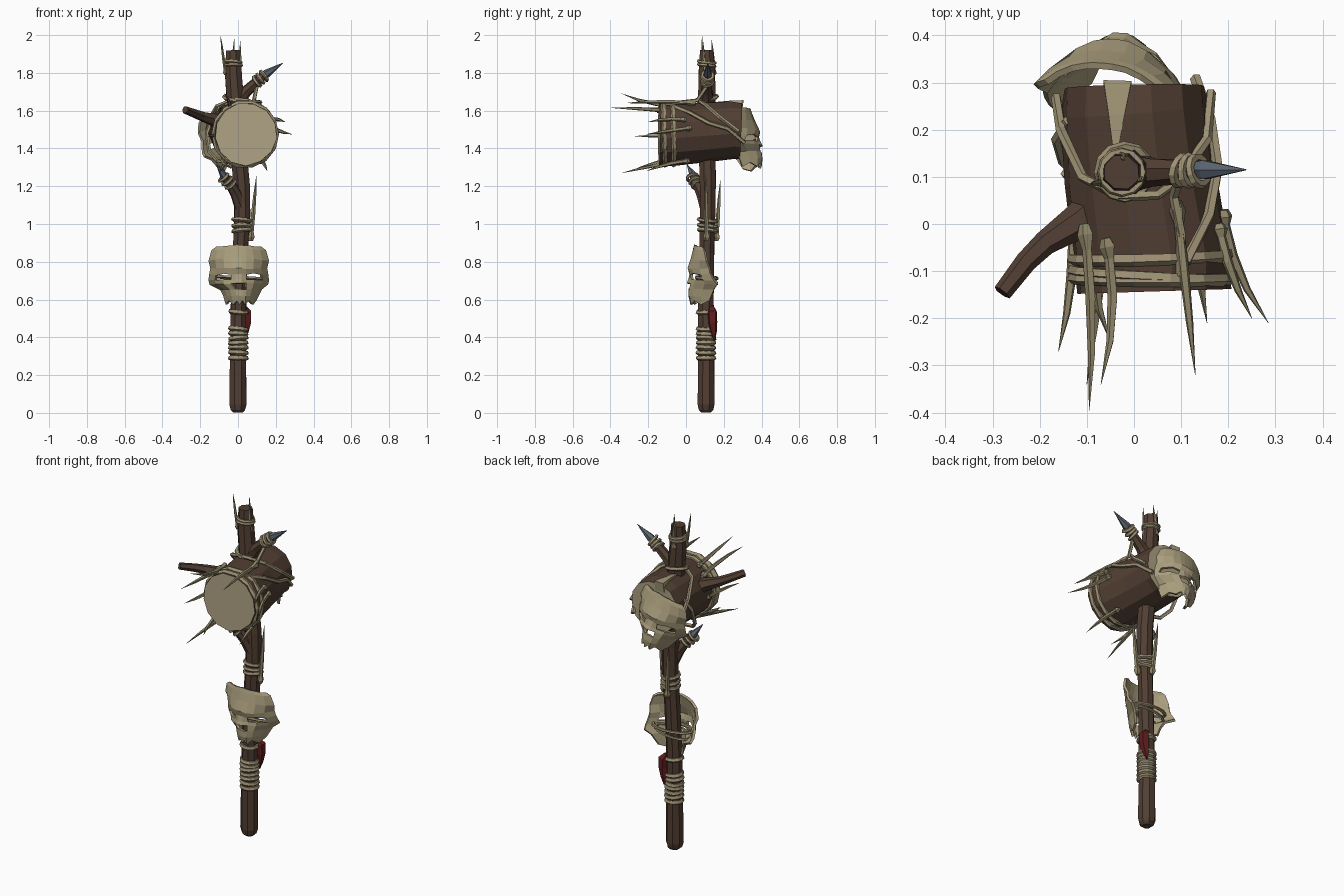
import bpy, bmesh, math, random
from mathutils import Vector, Matrix

random.seed(4)
if "Cube" in bpy.data.objects:
    bpy.data.objects.remove(bpy.data.objects["Cube"], do_unlink=True)


def material(name, r, g, b):
    m = bpy.data.materials.new(name)
    m.use_nodes = True
    m.diffuse_color = (r, g, b, 1)
    m.node_tree.nodes["Principled BSDF"].inputs["Base Color"].default_value = (r, g, b, 1)
    return m


BARK = material("dark bark", .083, .049, .033)
CUT = material("cut wood", .44, .375, .235)
BONE = material("bone", .40, .34, .205)
ROPE = material("rope", .34, .285, .175)
THORN = material("thorn", .28, .24, .14)
STEEL = material("blue grey stone", .10, .125, .155)
CLOTH = material("dark red cloth", .12, .012, .013)


def finish(name, bm, mats):
    bmesh.ops.recalc_face_normals(bm, faces=bm.faces)
    mesh = bpy.data.meshes.new(name)
    bm.to_mesh(mesh)
    bm.free()
    for m in mats:
        mesh.materials.append(m)
    ob = bpy.data.objects.new(name, mesh)
    bpy.context.scene.collection.objects.link(ob)
    return ob


def tube(name, pts, radii, mat, sides=6, closed=False, ref=None, rough=0, cap=None):
    """Loft polygon rings along a path; radii is a number or one per point."""
    pts = [Vector(p) for p in pts]
    n = len(pts)
    if not isinstance(radii, (list, tuple)):
        radii = [radii] * n
    chord = pts[-1] - pts[0]
    if ref is None:
        ref = min((Vector(a) for a in ((1, 0, 0), (0, 1, 0), (0, 0, 1))),
                  key=lambda a: abs(a.dot(chord)))
    bm = bmesh.new()
    rings = []
    for i, p in enumerate(pts):
        if closed:
            t = pts[(i + 1) % n] - pts[i - 1]
        else:
            t = pts[min(i + 1, n - 1)] - pts[max(i - 1, 0)]
        t.normalize()
        u = (ref - t * ref.dot(t)).normalized()
        v = t.cross(u)
        ring = []
        for k in range(sides):
            a = math.tau * (k + .5) / sides
            r = radii[i] * (1 + random.uniform(-rough, rough))
            ring.append(bm.verts.new(p + (u * math.cos(a) + v * math.sin(a)) * r))
        rings.append(ring)
    for i in range(n if closed else n - 1):
        a, b = rings[i], rings[(i + 1) % n]
        for k in range(sides):
            j = (k + 1) % sides
            bm.faces.new((a[k], a[j], b[j], b[k]))
    if not closed:
        for ring in (rings[0], rings[-1]):
            bm.faces.new(ring).material_index = 1 if cap else 0
    return finish(name, bm, [mat, cap] if cap else [mat])


def loop(name, center, normal, rx, ry=None, r=.011, count=12):
    """Closed rope loop around an axis."""
    normal = Vector(normal).normalized()
    side = Vector((1, 0, 0)) if abs(normal.x) < .8 else Vector((0, 1, 0))
    u = (side - normal * side.dot(normal)).normalized()
    v = normal.cross(u)
    pts = []
    for k in range(count):
        a = math.tau * k / count
        pts.append(Vector(center) + u * math.cos(a) * rx + v * math.sin(a) * (ry or rx))
    return tube(name, pts, r, ROPE, 5, True, normal, .12)


def thorn(name, base, tip, bend=(0, 0, 0), r=.014):
    """Curved thorn with a knobbed root."""
    a, b, c = Vector(base), Vector(tip), Vector(bend)
    pts = [a.lerp(b, f) + c * (4 * f * (1 - f)) for f in (0, .06, .14, .4, .7, 1)]
    return tube(name, pts, [r * f for f in (.8, 1.35, .8, .85, .6, .04)], THORN, 5)


def skull(name):
    """Bone mask: curved shell with eye and nose openings and a toothed jaw."""
    rows = [(.58, .075, .03, .125), (.62, .088, .02, .135), (.655, .105, .02, .15),
            (.685, .15, .022, .168), (.705, .155, .03, .15), (.738, .15, .025, .13),
            (.765, .145, .015, .125), (.82, .155, .033, .11), (.87, .14, .045, .10),
            (.89, .115, .05, .09)]
    cols = [-1, -.78, -.5, -.25, -.09, .09, .25, .5, .78, 1]
    bm = bmesh.new()
    grid = []
    for i, (z, w, front, back) in enumerate(rows):
        line = []
        for k, f in enumerate(cols):
            y = back - (back - front) * (1 - abs(f) ** 2.4)
            if i in (3, 4) and abs(f) < .1:
                y -= .012
            if i == 0:
                z2 = z + (.016 if k % 2 else -.006)
            else:
                z2 = z - .012 * abs(f) * (i > 6) + random.uniform(-.003, .003)
            if i == 5 and abs(f) in (.25, .78):
                z2 -= .008
            line.append(bm.verts.new((f * w + .012 * (i < 3), y, z2)))
        grid.append(line)
    for i in range(len(rows) - 1):
        for k in range(len(cols) - 1):
            eye = i == 4 and k in (1, 2, 6, 7)
            nose = i == 2 and k in (3, 4, 5)
            if not (eye or nose):
                bm.faces.new((grid[i][k], grid[i][k + 1], grid[i + 1][k + 1], grid[i + 1][k]))
    ob = finish(name, bm, [BONE])
    solid = ob.modifiers.new("thickness", 'SOLIDIFY')
    solid.thickness = .014
    solid.offset = 0
    return ob


# Shaft and its branches
tube("shaft", [(0, .105, .002), (0, .105, .015), (0, .105, .045), (0, .107, .3), (.003, .105, .6),
               (.012, .11, .85), (.022, .115, 1.05), (.02, .115, 1.2), (0, .112, 1.4),
               (-.015, .11, 1.65), (-.025, .11, 1.8), (-.027, .11, 1.92)],
     [.026, .041, .048, .046, .043, .043, .045, .046, .047, .049, .046, .039], BARK, 8, rough=.05)
tube("upper_branch", [(-.01, .11, 1.64), (.04, .11, 1.7), (.09, .112, 1.745), (.135, .115, 1.785)],
     [.045, .032, .027, .022], BARK, 7, rough=.05)
tube("lower_branch", [(.02, .11, 1.08), (-.01, .085, 1.16), (-.04, .06, 1.21), (-.065, .045, 1.245)],
     [.035, .032, .027, .023], BARK, 7, rough=.05)
tube("side_branch", [(-.05, .05, 1.51), (-.12, .005, 1.55), (-.19, -.04, 1.57), (-.23, -.08, 1.585),
                     (-.28, -.145, 1.605)], [.065, .036, .026, .023, .02], BARK, 6, rough=.05)

# Stone points lashed on the branches
tube("upper_point", [(.115, .113, 1.77), (.15, .115, 1.795), (.238, .115, 1.853)],
     [.016, .023, .001], STEEL, 6)
tube("lower_point", [(-.05, .055, 1.225), (-.07, .042, 1.25), (-.115, .005, 1.315)],
     [.018, .024, .001], STEEL, 6)
for i in range(3):
    f = i * .018
    loop(f"upper_point_lashing_{i}", (.10 + f, .113, 1.755 + f * .8), (.8, .2 * (i - 1), .6), .029, r=.01)
    loop(f"lower_point_lashing_{i}", (-.04 - f, .06 - f * .7, 1.21 + f), (-.6, -.4 + .1 * i, .7), .029, r=.009)

# Log head with pale cut ends
tube("hammer_log", [(.042, -.143, 1.475), (.04, -.08, 1.475), (.015, .1, 1.487), (.001, .24, 1.497),
                    (0, .29, 1.495)], [.166, .168, .161, .156, .151], BARK, 13, rough=.02, cap=CUT)

# Rope bands on the log
for i, (y, tilt) in enumerate(((-.115, .0), (-.108, .05), (-.07, -.03))):
    loop(f"log_band_{i}", (.038, y, 1.476), (tilt, 1, .03), .167, r=.0135, count=14)
tube("log_sling", [(-.165, .27, 1.47), (-.155, .2, 1.55), (-.11, .1, 1.625), (-.03, .058, 1.657),
                   (.05, .062, 1.655), (.1, .1, 1.633), (.155, .18, 1.565), (.163, .28, 1.49)],
     .011, ROPE, 5)
tube("top_cord", [(.1, -.11, 1.635), (.10, -.02, 1.645), (.085, .06, 1.655), (.10, .11, 1.73)],
     .011, ROPE, 5)
tube("side_cord", [(.11, -.08, 1.63), (.16, .02, 1.59), (.178, .12, 1.535), (.163, .22, 1.505),
                   (.13, .31, 1.43)], .012, ROPE, 5)
tube("hanging_cord", [(-.14, .22, 1.55), (-.165, .18, 1.48), (-.15, .13, 1.38), (-.11, .09, 1.335),
                      (-.04, .08, 1.325)], .011, ROPE, 5)

# Splinter wedge lying on top of the log
tube("bone_wedge", [(-.04, .15, 1.642), (-.037, .23, 1.636), (-.035, .3, 1.626)],
     [.005, .024, .042], BONE, 4)

# Thorns held under the log bands
for i, (base, tip, bend) in enumerate([
        ((-.105, .0, 1.59), (-.095, -.395, 1.615), (.01, 0, .005)),
        ((-.06, -.03, 1.63), (-.07, -.34, 1.69), (.02, 0, -.02)),
        ((.09, .05, 1.64), (.13, -.32, 1.64), (0, 0, .008)),
        ((.19, .03, 1.51), (.285, -.21, 1.475), (-.02, 0, 0)),
        ((.18, .0, 1.55), (.25, -.2, 1.54), (-.01, 0, .01)),
        ((.12, .02, 1.335), (.155, -.21, 1.28), (0, 0, .01)),
        ((-.13, .0, 1.47), (-.16, -.27, 1.465), (.01, 0, 0)),
        ((-.05, .03, 1.345), (-.1, -.34, 1.27), (0, 0, .005)),
        ((-.07, -.02, 1.36), (-.05, -.25, 1.30), (-.02, 0, 0))]):
    thorn(f"log_thorn_{i}", base, tip, bend, .0135)

# Crown thorns and lashings on the shaft top
for i, (x, y, tx, ty, tz) in enumerate([(-.066, .09, -.093, .085, 2.0), (.012, .1, .012, .09, 1.97),
                                        (-.03, .152, -.02, .135, 1.98)]):
    thorn(f"crown_thorn_{i}", (x, y, 1.79), (tx, ty, tz), (0, 0, 0), .009)
for i, z in enumerate((1.84, 1.857)):
    loop(f"crown_lashing_{i}", (-.026, .11, z), (.08 * i, .1, 1), .044, r=.009)
loop("shaft_collar", (-.02, .11, 1.665), (.15, -.2, 1), .055, r=.011)

# Rope wraps along the shaft
for i, z in enumerate((.29, .318, .345, .37, .395, .42, .445, .535)):
    loop(f"grip_wrap_{i}", (.002, .106, z), (random.uniform(-.1, .1), random.uniform(-.1, .1), 1),
         .042, r=.0135)
for i, z in enumerate((.965, .99, 1.02)):
    loop(f"neck_wrap_{i}", (.02, .114, z), (.1 * (i - 1), .1, 1), .046, r=.011)
thorn("neck_thorn_side", (.068, .11, .91), (.098, .105, 1.26), (0, 0, 0), .014)
thorn("neck_thorn_back", (.01, .162, .91), (-.015, .182, 1.23), (0, 0, 0), .014)

# Dark red cloth tied behind the grip
tube("cloth_knot", [(.03, .135, .56), (.045, .14, .535), (.047, .14, .48), (.042, .145, .43),
                    (.035, .15, .385)], [.014, .028, .025, .02, .005], CLOTH, 5, rough=.15)

# Bone mask on the shaft and its tie
front = skull("front_skull")
front.matrix_world = Matrix.Translation((.004, 0, 0))
loop("front_skull_tie", (.008, .11, .715), (.05, .05, 1), .125, .056, .009, 14)
loop("front_skull_tie_low", (.006, .11, .69), (-.1, .1, 1), .11, .055, .008, 14)

# Second mask on the back end of the log
rear = skull("rear_skull")
rear.matrix_world = (Matrix.Translation((-.04, .315, 1.445))
                     @ Matrix.Rotation(math.radians(-13), 4, 'Y')
                     @ Matrix.Rotation(math.radians(7), 4, 'X')
                     @ Matrix.Rotation(math.radians(178), 4, 'Z')
                     @ Matrix.Translation((0, -.09, -.73)))
